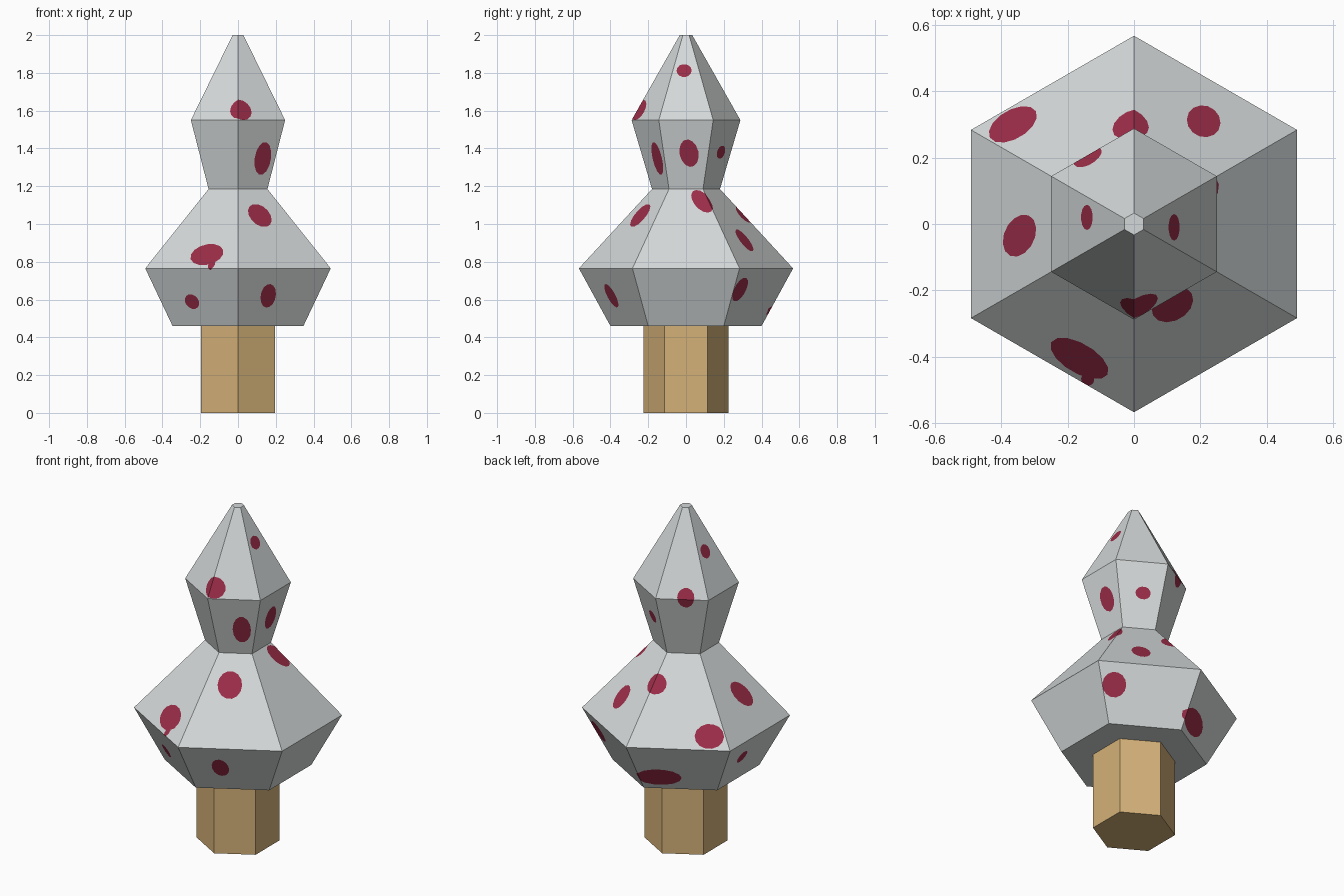
import bpy, bmesh
from math import sin, cos, pi, radians
from mathutils import Vector

if "Cube" in bpy.data.objects:
    bpy.data.objects.remove(bpy.data.objects["Cube"])

SIDES = 6
COS30 = cos(pi / 6)
# Body profile: (corner radius, height)
PROFILE = [(0.40, 0.46), (0.567, 0.765), (0.18, 1.185), (0.288, 1.55), (0.033, 2.0)]


def material(name, rgb):
    m = bpy.data.materials.new(name)
    m.diffuse_color = (*rgb, 1)
    m.use_nodes = True
    m.node_tree.nodes["Principled BSDF"].inputs["Base Color"].default_value = m.diffuse_color
    return m


def hex_lathe(profile):
    """Capped six-sided column with a corner pointing to the front."""
    bm = bmesh.new()
    rings = []
    for r, z in profile:
        angles = [radians(30 + 360 / SIDES * i) for i in range(SIDES)]
        rings.append([bm.verts.new((r * cos(a), r * sin(a), z)) for a in angles])
    for low, high in zip(rings, rings[1:]):
        for i in range(SIDES):
            j = (i + 1) % SIDES
            bm.faces.new((low[i], low[j], high[j], high[i]))
    bm.faces.new(rings[0][::-1])
    bm.faces.new(rings[-1])
    bm.normal_update()
    return bm


def finish(bm, name, mats):
    me = bpy.data.meshes.new(name)
    bm.to_mesh(me)
    bm.free()
    for m in mats:
        me.materials.append(m)
    ob = bpy.data.objects.new(name, me)
    bpy.context.collection.objects.link(ob)
    return ob


def cut_spot(bm, az, side, z, half_w, half_h, tilt=0, n=14):
    """Cut an oval into the skin, wrapping over corners, and colour it."""
    for (r0, z0), (r1, z1) in zip(PROFILE, PROFILE[1:]):
        if z0 <= z <= z1:
            break
    flat = COS30 if az % 60 == 0 else 1       # face middle or corner
    radius = (r0 + (r1 - r0) * (z - z0) / (z1 - z0)) * flat
    a = radians(az)
    out, across = Vector((cos(a), sin(a), 0)), Vector((-sin(a), cos(a), 0))
    up = (out * (r1 - r0) * flat + Vector((0, 0, z1 - z0))).normalized()
    axis = across.cross(up)
    centre = out * radius + across * side + Vector((0, 0, z))
    t = radians(tilt)
    u, v = across * cos(t) + up * sin(t), up * cos(t) - across * sin(t)
    ring = [centre + u * half_w * cos(2 * pi * i / n) + v * half_h * sin(2 * pi * i / n)
            for i in range(n)]
    inside = {f for f in bm.faces if f.normal.dot(axis) > 0.3}
    for i in range(n):
        p, q = ring[i], ring[(i + 1) % n]
        normal = (q - p).cross(axis).normalized()
        if not inside:
            return
        geom = set(inside)
        for f in inside:
            geom.update(f.edges)
            geom.update(f.verts)
        cut = bmesh.ops.bisect_plane(bm, geom=list(geom), dist=1e-5,
                                     plane_co=p, plane_no=normal)
        inside |= {g for g in cut["geom"] if isinstance(g, bmesh.types.BMFace)}
        inside = {f for f in inside if f.is_valid
                  and (f.calc_center_median() - p).dot(normal) < 0}
    for f in inside:
        if (f.calc_center_median() - centre).length < 2 * max(half_w, half_h):
            f.material_index = 1


grey = material("pale grey", (0.66, 0.69, 0.69))
red = material("dark red", (0.33, 0.026, 0.065))
wood = material("tan wood", (0.66, 0.44, 0.19))

# Trunk
finish(hex_lathe([(0.226, 0), (0.226, 0.46)]), "trunk", [wood])

# Spots: direction, sideways offset, height, half width, half height, tilt
SPOTS = [
    # top cone
    (-90, 0.015, 1.608, 0.057, 0.06), (0, -0.01, 1.812, 0.04, 0.038),
    (180, -0.02, 1.769, 0.038, 0.04), (120, 0.02, 1.56, 0.047, 0.053),
    # neck
    (-60, 0.038, 1.347, 0.05, 0.09), (0, 0.016, 1.375, 0.05, 0.076, 12),
    (60, 0.014, 1.38, 0.042, 0.036),
    # shoulder
    (-60, -0.021, 1.045, 0.067, 0.078), (-120, 0.06, 0.838, 0.098, 0.072),
    (-120, 0.113, 0.785, 0.02, 0.03), (0, 0.085, 1.12, 0.045, 0.085, 30),
    (90, 0.01, 1.05, 0.055, 0.06), (60, -0.027, 0.913, 0.052, 0.075),
    (120, 0.166, 0.826, 0.08, 0.07), (180, 0.035, 0.948, 0.058, 0.085, 25),
    # underside of the skirt
    (-120, -0.046, 0.589, 0.043, 0.043), (-60, -0.059, 0.62, 0.046, 0.07, 12),
    (60, -0.186, 0.653, 0.066, 0.07), (120, -0.115, 0.545, 0.125, 0.065),
    (180, -0.085, 0.64, 0.043, 0.04),
]

# Foliage body with its spots
body = hex_lathe(PROFILE)
for spot in SPOTS:
    cut_spot(body, *spot)
finish(body, "foliage", [grey, red])
